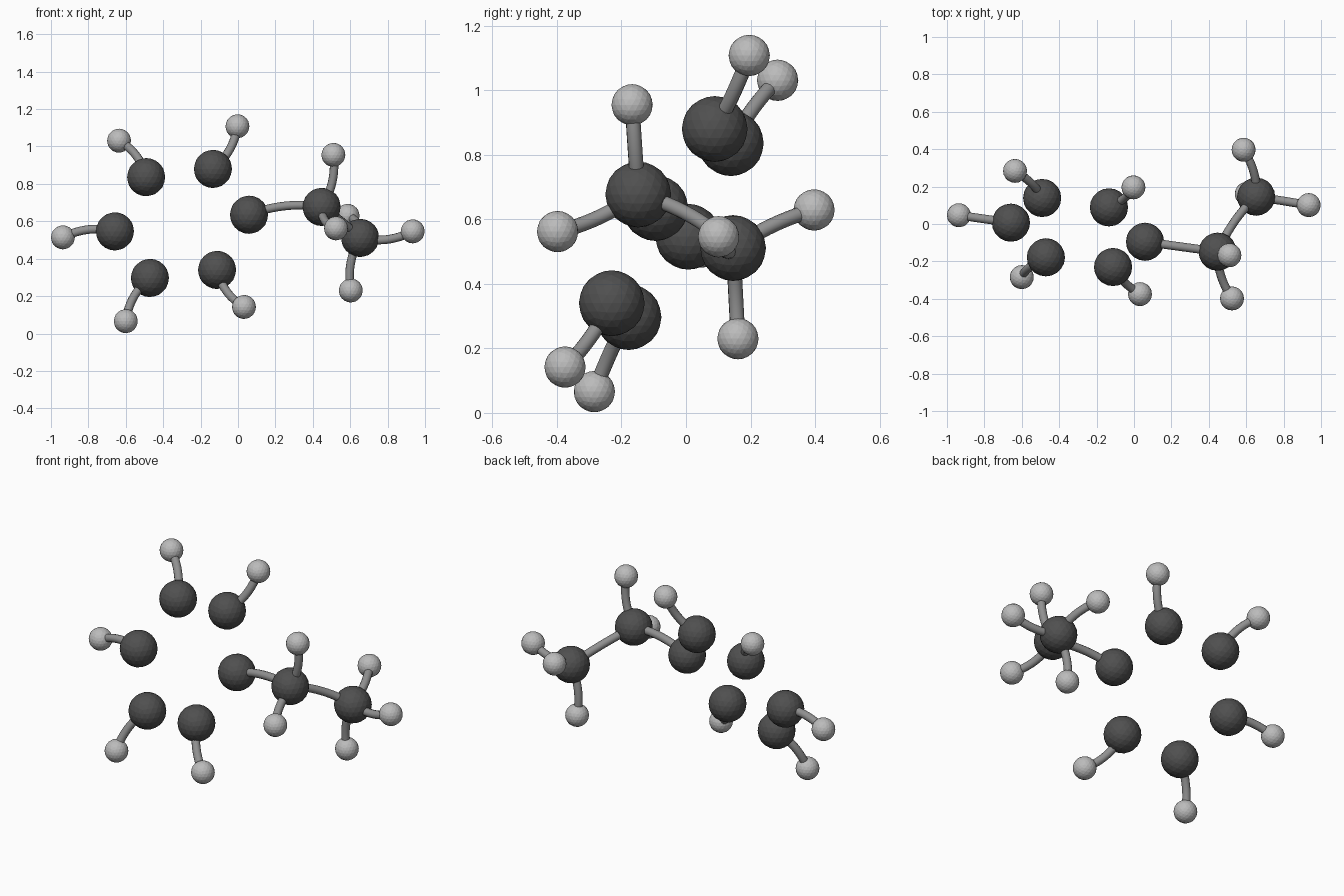
import bpy, bmesh
from mathutils import Vector

if "Cube" in bpy.data.objects:
    bpy.data.objects.remove(bpy.data.objects["Cube"])

def make_material(name, v):
    m = bpy.data.materials.new(name)
    m.diffuse_color = (v, v, v, 1)
    m.use_nodes = True
    m.node_tree.nodes["Principled BSDF"].inputs["Base Color"].default_value = m.diffuse_color
    return m

dark = make_material("dark_grey", 0.08)
light = make_material("light_grey", 0.50)
mid = make_material("mid_grey", 0.28)

# Atom centres
large = {
    "ring_1": (0.059, -0.095, 0.635),
    "ring_2": (-0.134, 0.089, 0.880),
    "ring_3": (-0.491, 0.139, 0.836),
    "ring_4": (-0.658, 0.007, 0.546),
    "ring_5": (-0.471, -0.178, 0.297),
    "ring_6": (-0.112, -0.230, 0.340),
    "chain_1": (0.447, -0.148, 0.677),
    "chain_2": (0.653, 0.146, 0.511),
}
# Small atoms with the large atom each one hangs on
small = [
    ("ring_2", (-0.003, 0.196, 1.108)),
    ("ring_3", (-0.636, 0.284, 1.031)),
    ("ring_4", (-0.936, 0.047, 0.514)),
    ("ring_5", (-0.600, -0.284, 0.066)),
    ("ring_6", (0.032, -0.375, 0.142)),
    ("chain_1", (0.510, -0.167, 0.955)),
    ("chain_1", (0.524, -0.398, 0.562)),
    ("chain_2", (0.934, 0.101, 0.546)),
    ("chain_2", (0.603, 0.161, 0.230)),
    ("chain_2", (0.586, 0.397, 0.629)),
]

def ball(name, centre, radius, mat):
    bm = bmesh.new()
    bmesh.ops.create_icosphere(bm, subdivisions=3, radius=radius)
    me = bpy.data.meshes.new(name)
    bm.to_mesh(me)
    bm.free()
    me.materials.append(mat)
    ob = bpy.data.objects.new(name, me)
    ob.location = centre
    bpy.context.collection.objects.link(ob)

def bond(name, a, b, bow=None):
    # Gently bowed round rod between two centres
    a, b = Vector(a), Vector(b)
    if bow is None:
        bow = Vector((0, 1, 0)).cross(b - a)
    bow = Vector(bow).normalized() * 0.026
    cu = bpy.data.curves.new(name, 'CURVE')
    cu.dimensions = '3D'
    cu.bevel_depth = 0.023
    cu.bevel_resolution = 4
    cu.use_fill_caps = True
    n = 12
    sp = cu.splines.new('POLY')
    sp.points.add(n)
    for i, p in enumerate(sp.points):
        t = i / n
        p.co = (*(a.lerp(b, t) + bow * 4 * t * (1 - t)), 1)
    cu.materials.append(mid)
    bpy.context.collection.objects.link(bpy.data.objects.new(name, cu))

# Large dark balls
for key, c in large.items():
    ball(key + "_ball", c, 0.102, dark)

# Small light balls with their rods
for i, (parent, c) in enumerate(small, 1):
    ball(f"small_ball_{i}", c, 0.064, light)
    bond(f"outer_rod_{i}", large[parent], c)

# Rods of the side chain
bond("chain_rod_1", large["chain_1"], large["ring_1"])
bond("chain_rod_2", large["chain_1"], large["chain_2"], (-0.1, 0.15, 0.15))
